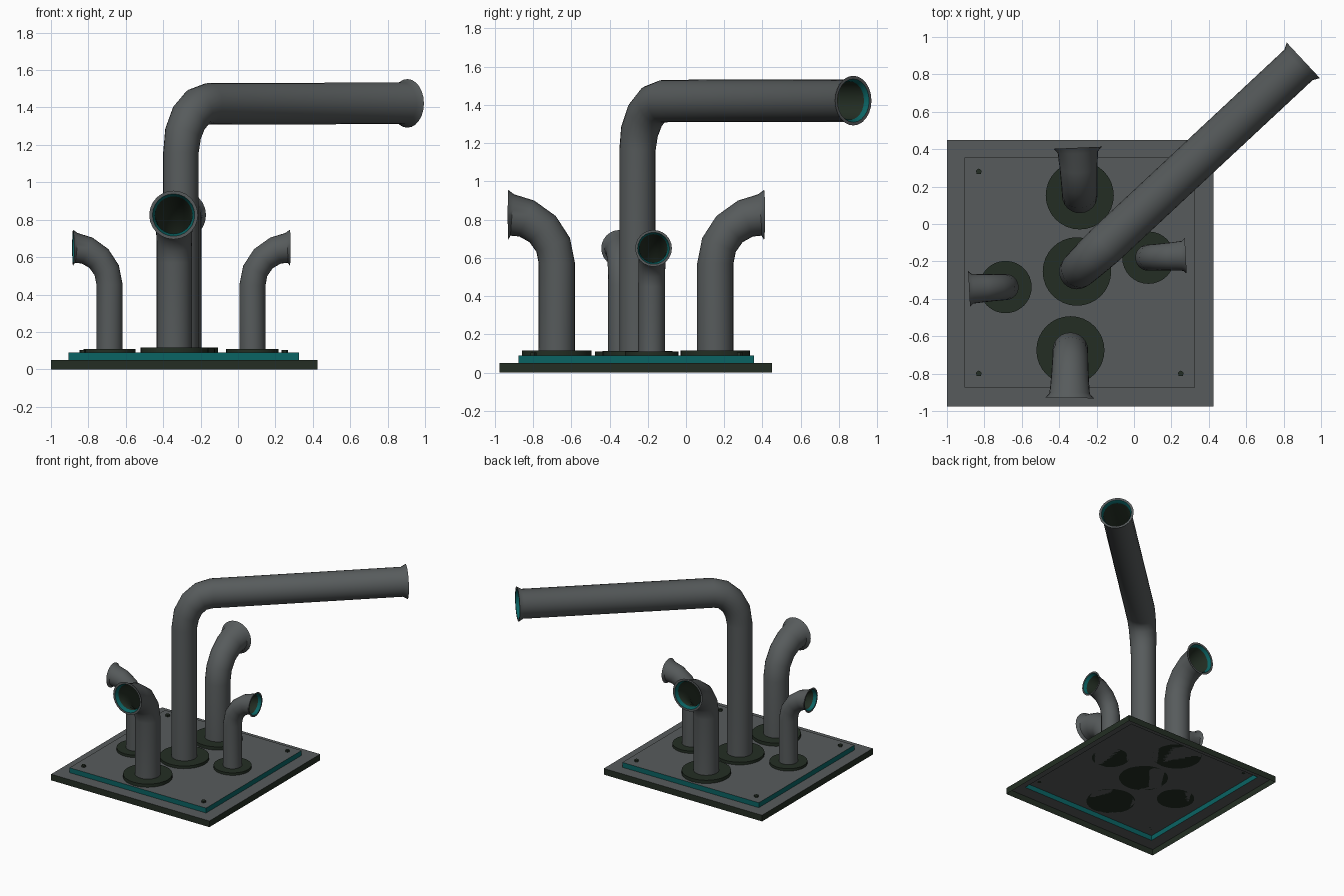
import bpy, bmesh, math
from mathutils import Vector

cube = bpy.data.objects.get("Cube")
if cube:
    bpy.data.objects.remove(cube, do_unlink=True)


def material(name, rgb):
    m = bpy.data.materials.new(name)
    m.use_nodes = True
    m.diffuse_color = (*rgb, 1)
    bsdf = m.node_tree.nodes["Principled BSDF"]
    bsdf.inputs["Base Color"].default_value = (*rgb, 1)
    bsdf.inputs["Roughness"].default_value = 0.7
    return m


MATS = [material("steel_grey", (0.095, 0.105, 0.107)),
        material("dark_green", (0.017, 0.027, 0.017)),
        material("teal", (0.003, 0.125, 0.125))]
GREY, GREEN, TEAL = range(3)


def finish(name, bm, smooth=True):
    bmesh.ops.recalc_face_normals(bm, faces=bm.faces)
    mesh = bpy.data.meshes.new(name)
    bm.to_mesh(mesh)
    bm.free()
    for m in MATS:
        mesh.materials.append(m)
    ob = bpy.data.objects.new(name, mesh)
    bpy.context.collection.objects.link(ob)
    if smooth:
        bpy.ops.object.select_all(action='DESELECT')
        ob.select_set(True)
        bpy.context.view_layer.objects.active = ob
        bpy.ops.object.shade_smooth_by_angle(angle=math.radians(35))
    return ob


def bridge(bm, a, b, mat):
    n = len(a)
    for i in range(n):
        j = (i + 1) % n
        bm.faces.new((a[i], a[j], b[j], b[i])).material_index = mat


def disc(name, x, y, z, r, h, sides):
    bm = bmesh.new()
    bmesh.ops.create_cone(bm, cap_ends=True, segments=sides,
                          radius1=r, radius2=r, depth=h)
    bmesh.ops.translate(bm, verts=bm.verts, vec=(x, y, z + h / 2))
    for f in bm.faces:
        f.material_index = GREEN
    return finish(name, bm, sides > 8)


# Stepped base, a shell open underneath
def square(bm, x0, x1, y0, y1, z):
    return [bm.verts.new((x, y, z)) for x, y in
            ((x0, y0), (x1, y0), (x1, y1), (x0, y1))]


outer = (-1, 0.425, -0.975, 0.45)
inner = (-0.905, 0.325, -0.875, 0.355)
bm = bmesh.new()
steps = [square(bm, *outer, 0), square(bm, *outer, 0.05),
         square(bm, *inner, 0.05), square(bm, *inner, 0.09)]
for k, mat in enumerate((GREEN, GREY, TEAL)):
    bridge(bm, steps[k], steps[k + 1], mat)
bm.faces.new(steps[3]).material_index = GREY
finish("base", bm, False)

# Corner bolts
for bx in (-0.83, 0.25):
    for by in (-0.8, 0.28):
        disc("corner_bolt", bx, by, 0.09, 0.017, 0.014, 5)


# Hollow pipe swept in a vertical plane; stations are (distance, z, tilt, radius)
def pipe(name, x, y, heading, stations, lip, sides=24):
    a = math.radians(heading)
    out = Vector((math.cos(a), math.sin(a), 0))
    side = Vector((-out.y, out.x, 0))
    up = Vector((0, 0, 1))
    bm = bmesh.new()

    def ring(d, z, tilt, r):
        centre = Vector((x, y, 0)) + out * d + up * z
        v = out * math.cos(tilt) - up * math.sin(tilt)
        return [bm.verts.new(centre + r * (math.cos(t) * side + math.sin(t) * v))
                for t in (2 * math.pi * i / sides for i in range(sides))]

    d, z, tilt, r = stations[-1]
    rings = [ring(*s) for s in stations]
    rings += [ring(d, z, tilt, lip * 0.87), ring(d - 0.025, z, tilt, lip * 0.77)]
    mats = [GREY] * len(stations) + [TEAL]
    for d, z, tilt, r in reversed(stations[:-2]):
        rings.append(ring(d, z, tilt, r * 0.9))
        mats.append(GREEN)
    mats.append(GREEN)
    for k, mat in enumerate(mats):
        bridge(bm, rings[k], rings[(k + 1) % len(rings)], mat)
    return finish(name, bm)


# Short vents: a quarter bend that flares into the mouth
def vent(name, x, y, heading, r, bend, top, flange_r, flange_h):
    low = top - bend
    lip = r * 1.37
    stations = [(0, 0.1, 0, r)]
    for deg, grow in ((0, 1), (22.5, 1), (45, 1.02), (67.5, 1.07),
                      (85, 1.14), (90, 1.37)):
        t = math.radians(deg)
        stations.append((bend * (1 - math.cos(t)), low + bend * math.sin(t),
                         t, r * grow))
    pipe(name + "_pipe", x, y, heading, stations, lip)
    disc(name + "_flange", x, y, 0.09, flange_r, flange_h, 32)


vent("front_vent", -0.34, -0.675, 269, 0.095, 0.255, 0.825, 0.182, 0.026)
vent("back_vent", -0.29, 0.153, 92.5, 0.095, 0.255, 0.825, 0.182, 0.026)
vent("right_vent", -0.687, -0.337, 183, 0.07, 0.195, 0.65, 0.14, 0.02)
vent("left_vent", 0.077, -0.18, 3, 0.07, 0.2, 0.65, 0.14, 0.02)

# Tall main pipe with a long level arm
stations = [(0, 0.1, 0, 0.095)]
for k in range(5):
    t = math.radians(22.5 * k)
    stations.append((0.2 * (1 - math.cos(t)), 1.16 + 0.26 * math.sin(t),
                     t, 0.095 + 0.004 * k))
level = math.pi / 2
stations += [(1.62, 1.422, level, 0.111), (1.655, 1.422, level, 0.13)]
pipe("main_pipe", -0.305, -0.254, 43, stations, 0.13)
disc("main_flange", -0.305, -0.254, 0.09, 0.183, 0.022, 32)
